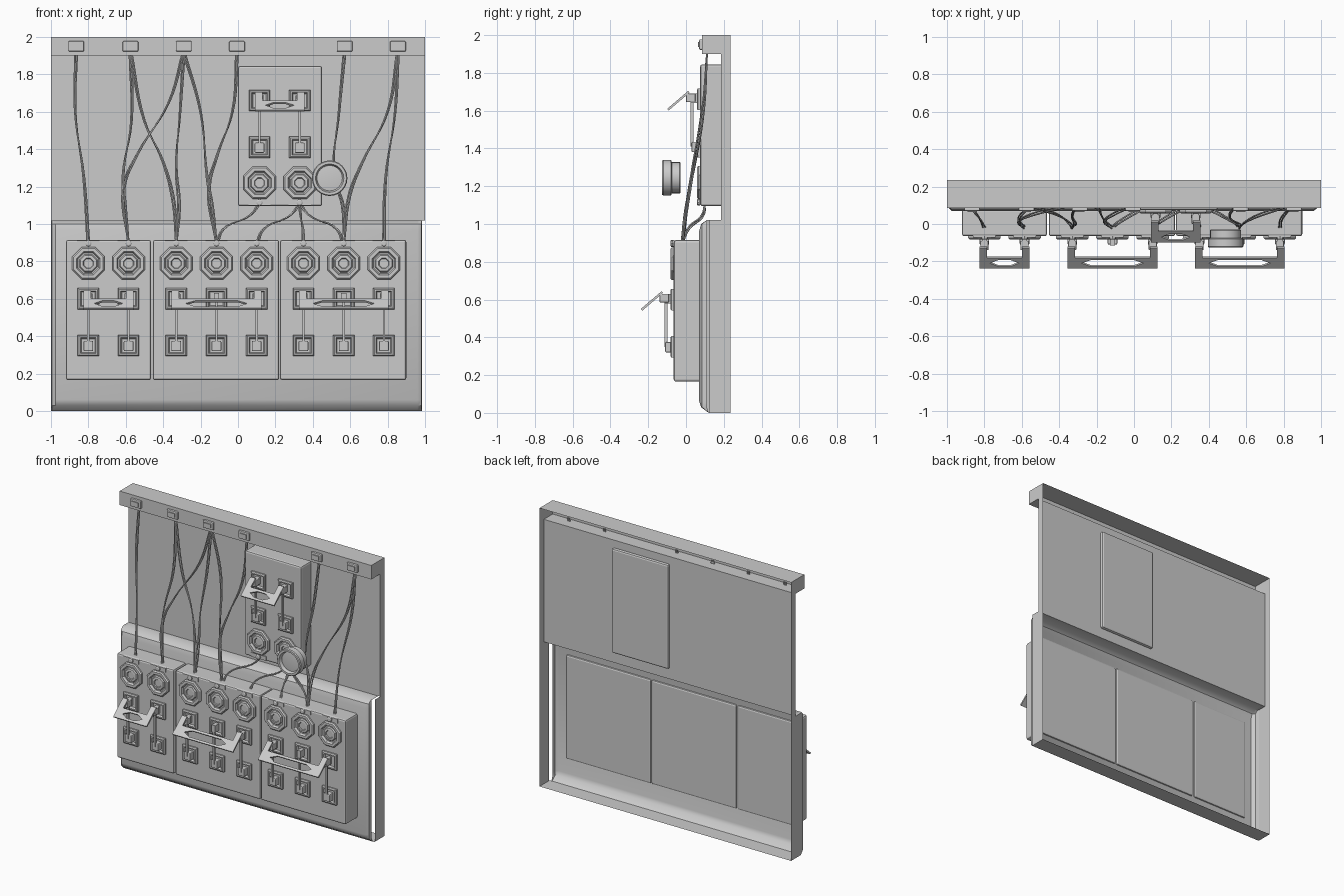
import bpy, bmesh, math
from mathutils import Vector

if "Cube" in bpy.data.objects:
    bpy.data.objects.remove(bpy.data.objects["Cube"])


def make(name, verts, faces, smooth=False):
    me = bpy.data.meshes.new(name)
    me.from_pydata(verts, [], faces)
    bm = bmesh.new()
    bm.from_mesh(me)
    bmesh.ops.recalc_face_normals(bm, faces=bm.faces)
    bm.to_mesh(me)
    bm.free()
    ob = bpy.data.objects.new(name, me)
    bpy.context.collection.objects.link(ob)
    if smooth:
        bpy.ops.object.select_all(action='DESELECT')
        ob.select_set(True)
        bpy.context.view_layer.objects.active = ob
        bpy.ops.object.shade_smooth_by_angle(angle=math.radians(35))
    return ob


def box(name, x0, x1, y0, y1, z0, z1, bevel=0):
    v = [(x, y, z) for x in (x0, x1) for y in (y0, y1) for z in (z0, z1)]
    f = [(0, 1, 3, 2), (4, 6, 7, 5), (0, 4, 5, 1), (2, 3, 7, 6), (0, 2, 6, 4), (1, 5, 7, 3)]
    ob = make(name, v, f)
    if bevel:
        m = ob.modifiers.new("bevel", 'BEVEL')
        m.width, m.segments = bevel, 2
    return ob


def lathe(name, cx, cz, prof, n, turn=0.0, smooth=False):
    """Rings of (radius, y) around a y-facing axis, both ends capped."""
    v, f = [], []
    for r, y in prof:
        for i in range(n):
            a = turn + 2 * math.pi * i / n
            v.append((cx + r * math.cos(a), y, cz + r * math.sin(a)))
    for k in range(len(prof) - 1):
        for i in range(n):
            j = (i + 1) % n
            f.append((k * n + i, k * n + j, (k + 1) * n + j, (k + 1) * n + i))
    f += [tuple(range(n)), tuple(range((len(prof) - 1) * n, len(prof) * n))]
    return make(name, v, f, smooth)


def sheet(name, rows, smooth=False):
    n = len(rows[0])
    f = [(r * n + i, r * n + i + 1, (r + 1) * n + i + 1, (r + 1) * n + i)
         for r in range(len(rows) - 1) for i in range(n - 1)]
    return make(name, [p for row in rows for p in row], f, smooth)


# Upper back wall and side flanges, open at the back
sheet("back_wall", [[(-1, .185, z), (1, .185, z)] for z in (1.02, 1.9)])
for s in (-1, 1):
    sheet("upper_side_flange", [[(s, y, 1.02), (s, y, 1.9)] for y in (.185, .235)])
    sheet("lower_side_flange", [[(s, y, 0), (s, y, 1.02)] for y in (.125, .235)])
    sheet("top_bar_end", [[(s, y, 1.9), (s, y, 2)] for y in (.085, .235)])

# Top bar: open-backed channel
chan = [(.185, 1.9), (.085, 1.9), (.085, 2), (.235, 2)]
sheet("top_bar", [[(x, y, z) for y, z in chan] for x in (-1, 1)])

# Lower plinth shell with rounded top and chamfered ends
prof = [(.235, 0), (.12, 0), (.08, .03), (.07, .06), (.07, .965), (.08, 1.0), (.11, 1.02), (.185, 1.02)]
rows = [[(x, max(y, lim), z) for y, z in prof]
        for x, lim in ((-1, .125), (-.995, .09), (-.975, .07), (.96, .07), (.98, .085), (.985, .11))]
sheet("plinth_shell", rows, True)
sheet("plinth_bottom_strip", [[(x, .12, 0), (x, .235, 0)] for x in (.985, 1)])

# Indicator windows on the top bar
outlets = [-.865, -.575, -.29, -.005, .57, .855]
for x in outlets:
    box("indicator_frame", x - .042, x + .042, .07, .09, 1.922, 1.978, .006)
    box("indicator_lens", x - .025, x + .025, .064, .075, 1.936, 1.964)

R2 = math.sqrt(2)


def socket(x, z, fy):
    p = [(.057, .005), (.057, -.012), (.05, -.018), (.042, -.018), (.036, -.005), (.03, -.005)]
    lathe("switch_socket", x, z, [(r * R2, fy + y) for r, y in p], 4, math.pi / 4)


def dial(x, z, fy):
    p = [(.094, .005), (.094, -.01), (.086, -.018), (.068, -.018), (.06, -.003),
         (.052, -.003), (.046, -.012), (.03, -.014), (.026, -.008), (.012, -.008)]
    lathe("dial", x, z, [(r, fy + y) for r, y in p], 8, math.pi / 8)


def handle(x0, x1, zs, fy):
    """Tilted pull bar with two arms and a pointed hole."""
    w = x1 - x0
    a, b = (.055, .1) if w < .3 else (.075, .125)
    m = (.068 + .145) / 2
    uv = [(0, m), (0, .068), (w, .068), (w, m), (w, .145), (0, .145),
          (a, m), (b, .084), (w - b, .084), (w - a, m), (w - b, .13), (b, .13),
          (0, 0), (.04, 0), (.04, .068), (w - .04, 0), (w, 0), (w - .04, .068)]
    f = [(i, (i + 1) % 6, (i + 1) % 6 + 6, i + 6) for i in range(6)]
    f[1] = (1, 14, 17, 2, 8, 7)
    f += [(12, 13, 14, 1), (15, 16, 2, 17)]
    v = [(x0 + u, fy - .06 - t * .76, zs + .04 - t * .65) for u, t in uv]
    ob = make("pull_handle", v, f)
    md = ob.modifiers.new("thickness", 'SOLIDIFY')
    md.thickness, md.offset = .012, 0


def panel(x0, x1, y1, z0, z1, fy, xs, zd, zs, tab_z):
    """One breaker box with its dials, knife switches and handle."""
    box("breaker_box", x0, x1, fy, y1, z0, z1, .012)
    for x in xs:
        dial(x, zd, fy)
        box("terminal_tab", x - .06, x + .06, fy - .006, fy + .01, tab_z, tab_z + .03)
        lathe("terminal_screw", x, tab_z + .015, [(.018, fy), (.018, fy - .014), (.01, fy - .018)], 8)
        for z in (zs, zs - .25):
            socket(x, z, fy)
        box("blade", x - .006, x + .006, fy - .05, fy - .034, zs - .25, zs + .02)
        box("blade_clip", x - .026, x + .026, fy - .045, fy, zs - .28, zs - .225, .006)
        box("hinge_post", x - .014, x + .014, fy - .05, fy, zs - .02, zs + .03)
    for x in (xs[0], xs[-1]):
        box("hinge_block", x - .022, x + .022, fy - .075, fy - .025, zs - .015, zs + .03, .005)
    handle(xs[0] - .025, xs[-1] + .025, zs, fy)


panel(-.92, -.465, .08, .165, .915, -.065, [-.8, -.585], .79, .6, .882)
panel(-.455, .22, .08, .165, .915, -.065, [-.33, -.115, .1], .79, .6, .882)
panel(.225, .9, .08, .165, .915, -.065, [.35, .565, .78], .79, .6, .882)
panel(0, .45, .205, 1.095, 1.845, .075, [.115, .33], 1.22, 1.66, 1.1)

# Round gauge
lathe("gauge", .49, 1.245, [(.08, -.03), (.083, -.034), (.083, -.075), (.095, -.08), (.095, -.12),
                            (.09, -.126), (.076, -.126), (.068, -.105), (.04, -.108)], 24, 0, True)


# Twin wires
def wire(pts):
    for s in (-1, 1):
        cu = bpy.data.curves.new("wire", 'CURVE')
        cu.dimensions = '3D'
        cu.bevel_depth, cu.bevel_resolution, cu.resolution_u = .0045, 1, 6
        cu.use_fill_caps = True
        sp = cu.splines.new('BEZIER')
        sp.bezier_points.add(len(pts) - 1)
        for i, (bp, p) in enumerate(zip(sp.bezier_points, pts)):
            t = i * 1.1
            bp.co = Vector(p) + Vector((.006 * s * math.cos(t), .006 * s * math.sin(t), 0))
            bp.handle_left_type = bp.handle_right_type = 'AUTO'
        ob = bpy.data.objects.new("wire", cu)
        bpy.context.collection.objects.link(ob)


def depth(z):
    keys = [(2, .115), (1.85, .11), (1.6, .09), (1.3, .04), (1.1, .0), (.9, -.02)]
    for (za, ya), (zb, yb) in zip(keys, keys[1:]):
        if z >= zb:
            return yb + (ya - yb) * (z - zb) / (za - zb)
    return -.02


drops = [
    [(-.865, 1.92), (-.87, 1.6), (-.825, 1.25), (-.8, .89)],
    [(-.575, 1.92), (-.57, 1.55), (-.615, 1.25), (-.605, 1.1), (-.585, .89)],
    [(-.575, 1.92), (-.5, 1.55), (-.4, 1.33), (-.345, 1.12), (-.33, .89)],
    [(-.29, 1.92), (-.37, 1.65), (-.54, 1.37), (-.61, 1.2), (-.585, .89)],
    [(-.29, 1.92), (-.31, 1.6), (-.33, 1.3), (-.315, 1.1), (-.33, .89)],
    [(-.29, 1.92), (-.2, 1.6), (-.165, 1.25), (-.14, 1.1), (-.115, .89)],
    [(-.005, 1.92), (-.03, 1.6), (-.11, 1.37), (-.155, 1.2), (-.115, .89)],
    [(.57, 1.92), (.54, 1.6), (.515, 1.25), (.56, 1.1), (.565, .89)],
    [(.855, 1.92), (.8, 1.6), (.66, 1.32), (.595, 1.15), (.565, .89)],
    [(.855, 1.92), (.84, 1.6), (.79, 1.25), (.78, .89)],
]
for d in drops:
    wire([(x, depth(z), z) for x, z in d])

for a, b in ((.115, -.115), (.33, .1), (.33, .35), (.33, .565)):
    wire([(a, .1, 1.11), (a + (b - a) * .2, .09, 1.05), (a + (b - a) * .85, .01, .97), (b, -.02, .89)])
